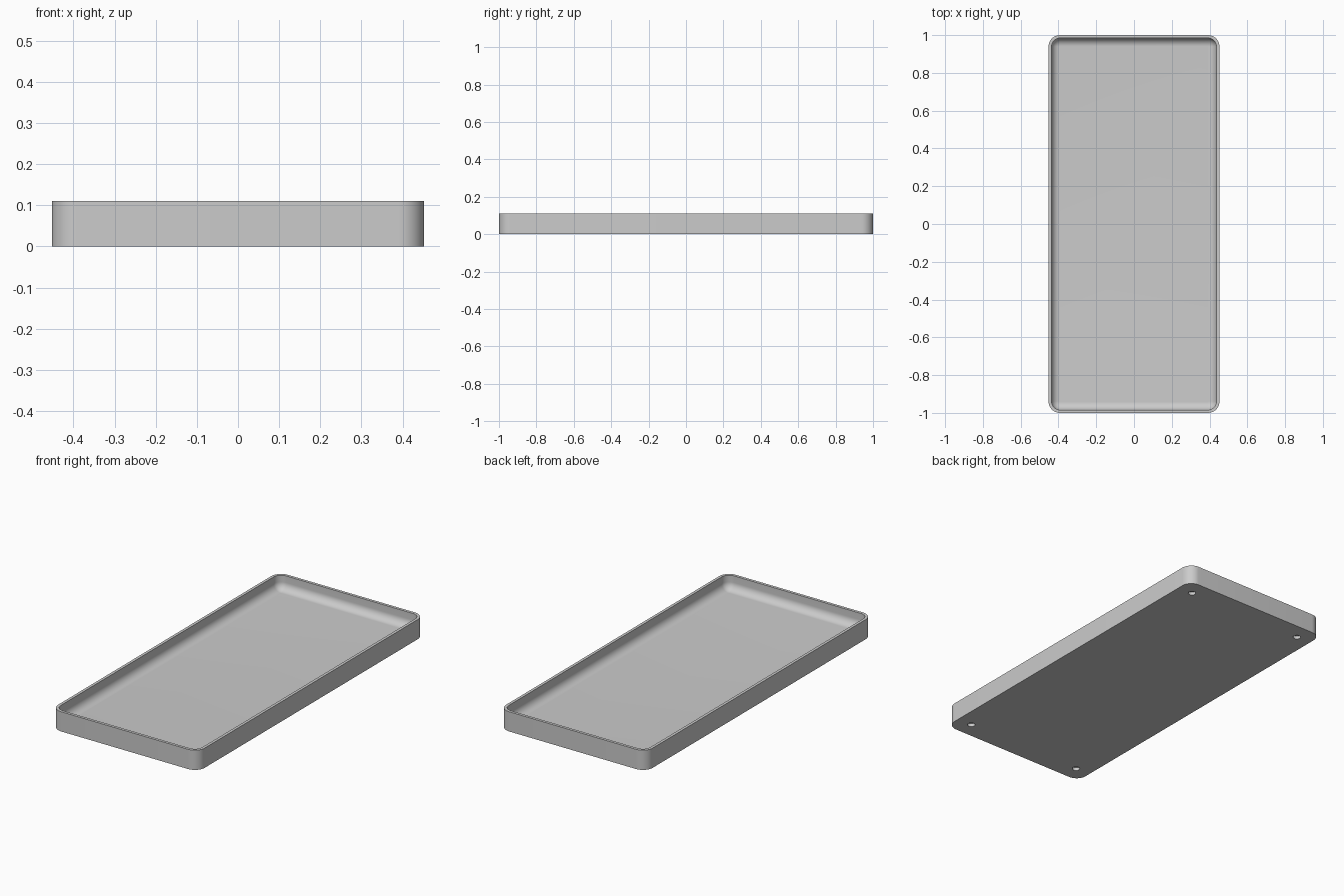
import bpy
import bmesh
from math import sin, cos, pi

cube = bpy.data.objects.get("Cube")
if cube:
    bpy.data.objects.remove(cube, do_unlink=True)

HALF_X, HALF_Y, HEIGHT = 0.4525, 1.0, 0.11
CORNER, WALL, FLOOR, FILLET = 0.061, 0.016, 0.03, 0.043
HOLE_INSET, HOLE_RADIUS, HOLE_DEPTH = 0.09, 0.02, 0.018
STEPS = 12

grey = bpy.data.materials.new("grey plastic")
grey.use_nodes = True
colour = (0.6, 0.6, 0.6, 1)
grey.diffuse_color = colour
grey.node_tree.nodes["Principled BSDF"].inputs["Base Color"].default_value = colour


def rounded_ring(bm, inset, z):
    """Rounded rectangle of vertices, moved inwards by inset."""
    r = CORNER - inset
    verts = []
    for k, (sx, sy) in enumerate([(1, 1), (-1, 1), (-1, -1), (1, -1)]):
        for i in range(STEPS + 1):
            a = (k + i / STEPS) * pi / 2
            verts.append(bm.verts.new((sx * (HALF_X - CORNER) + r * cos(a),
                                       sy * (HALF_Y - CORNER) + r * sin(a), z)))
    return verts


# Tray profile: outer wall, rim, inner wall, then the fillet down to the floor
profile = [(0, 0), (0, HEIGHT), (WALL, HEIGHT)]
for i in range(STEPS + 1):
    a = i / STEPS * pi / 2
    profile.append((WALL + FILLET * (1 - cos(a)), FLOOR + FILLET * (1 - sin(a))))

bm = bmesh.new()
rings = [rounded_ring(bm, inset, z) for inset, z in profile]
for low, high in zip(rings, rings[1:]):
    n = len(low)
    for i in range(n):
        j = (i + 1) % n
        bm.faces.new((low[i], low[j], high[j], high[i]))
bm.faces.new(rings[0][::-1])
bm.faces.new(rings[-1])
bmesh.ops.recalc_face_normals(bm, faces=bm.faces)
mesh = bpy.data.meshes.new("tray")
bm.to_mesh(mesh)
bm.free()
mesh.materials.append(grey)
tray = bpy.data.objects.new("tray", mesh)
bpy.context.collection.objects.link(tray)

# Four shallow round recesses under the corners
bm = bmesh.new()
for sx in (-1, 1):
    for sy in (-1, 1):
        made = bmesh.ops.create_cone(bm, cap_ends=True, segments=32, radius1=HOLE_RADIUS,
                                     radius2=HOLE_RADIUS, depth=2 * HOLE_DEPTH)
        bmesh.ops.translate(bm, verts=made["verts"],
                            vec=(sx * (HALF_X - HOLE_INSET), sy * (HALF_Y - HOLE_INSET), 0))
mesh = bpy.data.meshes.new("recess_cutter")
bm.to_mesh(mesh)
bm.free()
mesh.materials.append(grey)
cutter = bpy.data.objects.new("recess_cutter", mesh)
bpy.context.collection.objects.link(cutter)

bpy.context.view_layer.objects.active = tray
tray.select_set(True)
cut = tray.modifiers.new("recesses", "BOOLEAN")
cut.operation = "DIFFERENCE"
cut.solver = "EXACT"
cut.object = cutter
bpy.ops.object.modifier_apply(modifier=cut.name)
bpy.data.objects.remove(cutter, do_unlink=True)

bpy.ops.object.select_all(action="DESELECT")
tray.select_set(True)
bpy.ops.object.shade_smooth_by_angle(angle=pi / 6)
